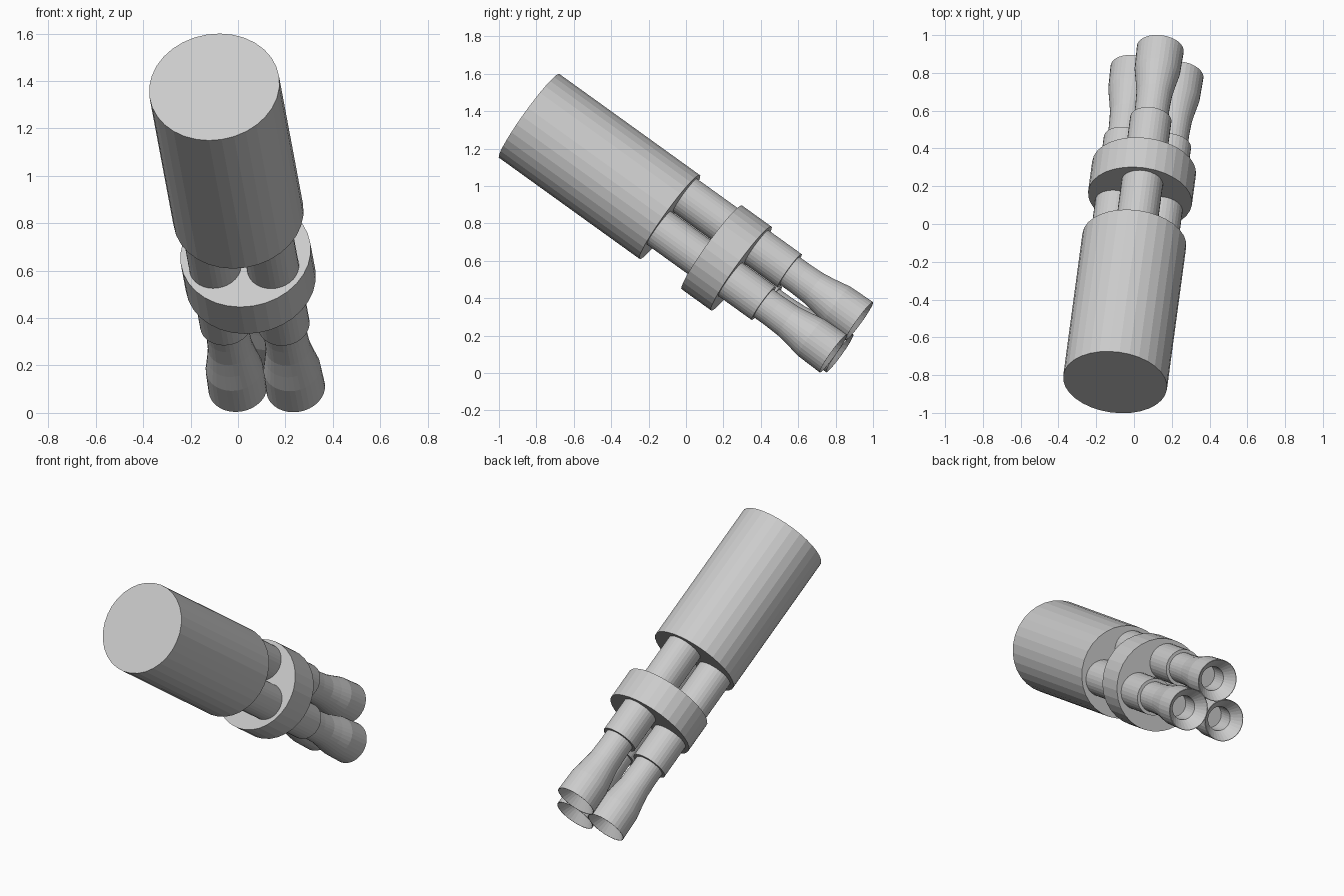
import bpy, bmesh
from math import pi, cos, sin
from mathutils import Matrix, Vector

if "Cube" in bpy.data.objects:
    bpy.data.objects.remove(bpy.data.objects["Cube"])

# Tilted frame: local z runs from the rear cap to the nozzles, local x to the top tube
origin = Vector((-0.10, -0.838, 1.375))
axis = Vector((0.109, 0.807, -0.581)).normalized()
up = Vector((0.012, 0.082, 0.113))
up = (up - axis * up.dot(axis)).normalized()
side = axis.cross(up)
frame = Matrix((up, side, axis)).transposed().to_4x4()
frame.translation = origin


def lathe(name, profile, offset=0.0, angle=0.0, sides=32):
    """Revolve (radius, distance) points; zero radius closes to a point."""
    bm = bmesh.new()
    cx, cy = offset * cos(angle), offset * sin(angle)
    rings = []
    for r, s in profile:
        n = sides if r > 0 else 1
        rings.append([bm.verts.new((cx + r * cos(2 * pi * i / sides),
                                    cy + r * sin(2 * pi * i / sides), s))
                      for i in range(n)])
    for a, b in zip(rings, rings[1:]):
        for i in range(sides):
            j = (i + 1) % sides
            if len(a) == 1:
                bm.faces.new((a[0], b[j], b[i]))
            elif len(b) == 1:
                bm.faces.new((a[i], a[j], b[0]))
            else:
                bm.faces.new((a[i], a[j], b[j], b[i]))
    bmesh.ops.recalc_face_normals(bm, faces=bm.faces)
    mesh = bpy.data.meshes.new(name)
    bm.to_mesh(mesh)
    bm.free()
    obj = bpy.data.objects.new(name, mesh)
    obj.matrix_world = frame
    bpy.context.collection.objects.link(obj)
    return obj


def cylinder(name, r, start, end, **kw):
    return lathe(name, [(0, start), (r, start), (r, end), (0, end)], **kw)


# Main body and the collar plate
cylinder("body", 0.277, 0.0, 0.931)
cylinder("collar", 0.277, 1.21, 1.405)

# Three tubes, each with a flared hollow nozzle
nozzle = [(0, 1.60), (0.091, 1.60), (0.091, 1.70), (0.095, 1.79), (0.106, 1.86),
          (0.121, 1.94), (0.125, 2.087),
          (0.122, 2.087), (0.072, 2.02), (0.072, 1.90), (0, 1.90)]
for k in range(3):
    a = 2 * pi * k / 3
    cylinder(f"tube_{k + 1}", 0.110, 0.92, 1.625, offset=0.142, angle=a)
    lathe(f"nozzle_{k + 1}", nozzle, offset=0.142, angle=a)
